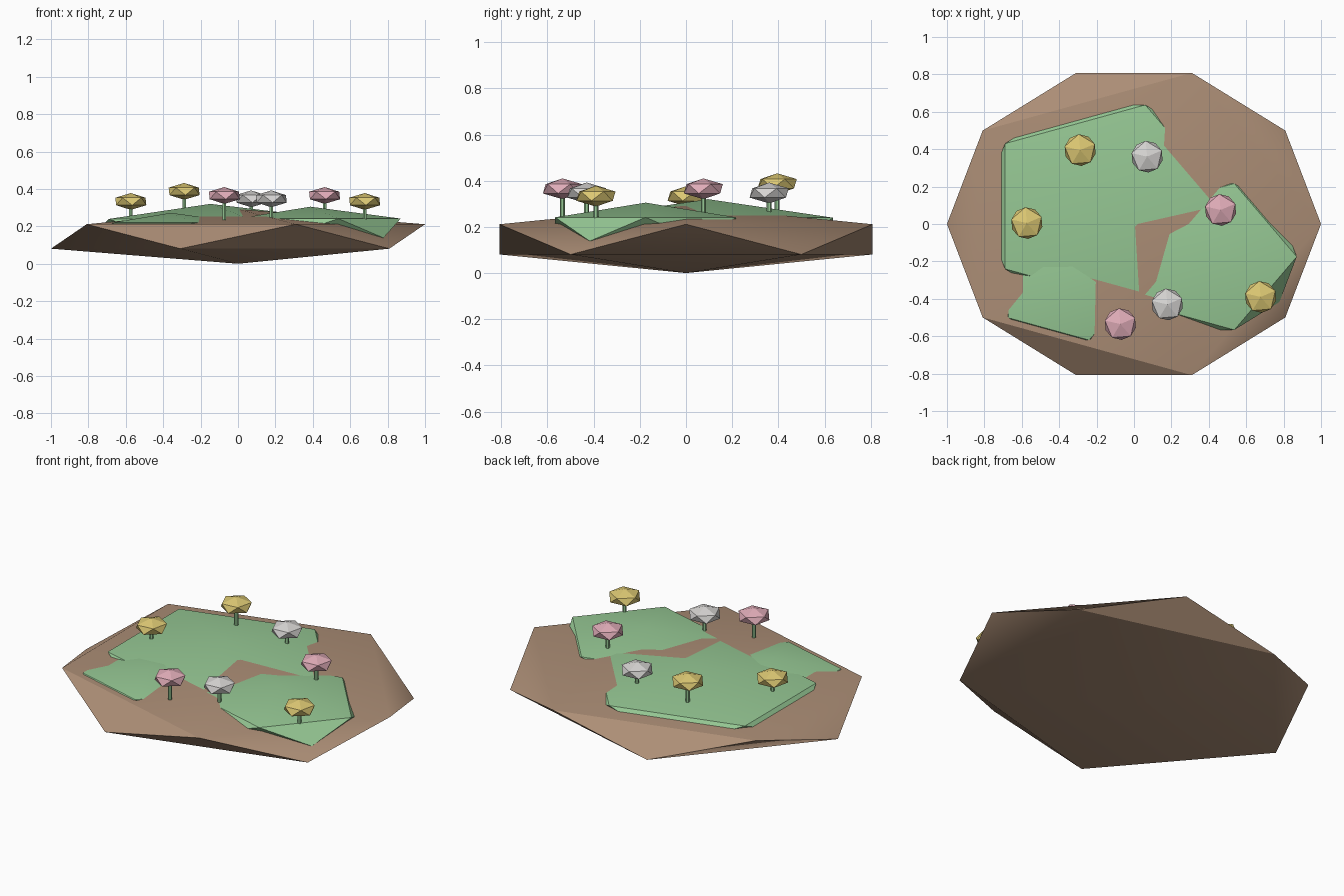
import bpy, math

if "Cube" in bpy.data.objects:
    bpy.data.objects.remove(bpy.data.objects["Cube"])


def material(name, r, g, b):
    """Flat colour given as 0-255 sRGB, stored linear."""
    lin = [(c / 255 / 12.92) if c < 10 else ((c / 255 + 0.055) / 1.055) ** 2.4 for c in (r, g, b)]
    m = bpy.data.materials.new(name)
    m.diffuse_color = (*lin, 1)
    m.use_nodes = True
    m.node_tree.nodes["Principled BSDF"].inputs["Base Color"].default_value = m.diffuse_color
    return m


SOIL = material("soil brown", 172, 142, 118)
GRASS = material("grass green", 150, 200, 148)
YELLOW = material("blossom yellow", 220, 200, 115)
PINK = material("blossom pink", 224, 172, 184)
WHITE = material("blossom white", 214, 212, 210)


def boulder(name, loc, scale, mat, turn=0.0, smooth=False):
    """Flattened twenty-sided lump."""
    bpy.ops.mesh.primitive_ico_sphere_add(subdivisions=1, radius=1, location=loc, rotation=(0, 0, turn))
    ob = bpy.context.object
    ob.name = name
    ob.scale = scale
    ob.data.materials.append(mat)
    bpy.ops.object.transform_apply(location=False, rotation=True, scale=True)
    if smooth:
        bpy.ops.object.shade_smooth_by_angle(angle=math.radians(30))
    return ob


# soil base
boulder("soil_base", (0, 0, 0.146), (1.118, 0.95, 0.146), SOIL, smooth=True)

# grass mounds poking through the soil
boulder("grass_large", (-0.147, 0.095, 0.175), (0.75, 0.637, 0.145), GRASS, smooth=True)
boulder("grass_right", (0.387, -0.175, 0.19), (0.54, 0.46, 0.115), GRASS, smooth=True)
boulder("grass_front", (-0.359, -0.31, 0.178), (0.43, 0.365, 0.094), GRASS, smooth=True)

# trees: x, y, crown centre height, crown colour
trees = [
    (-0.573, 0.005, 0.333, YELLOW),
    (-0.288, 0.395, 0.387, YELLOW),
    (-0.073, -0.535, 0.365, PINK),
    (0.07, 0.36, 0.347, WHITE),
    (0.178, -0.43, 0.347, WHITE),
    (0.463, 0.075, 0.365, PINK),
    (0.677, -0.39, 0.333, YELLOW),
]
for i, (x, y, z, mat) in enumerate(trees, 1):
    boulder(f"crown_{i}", (x, y, z), (0.095, 0.095, 0.045), mat, turn=0.4)
    bpy.ops.mesh.primitive_cylinder_add(vertices=6, radius=0.011, depth=0.13, location=(x, y, z - 0.065))
    trunk = bpy.context.object
    trunk.name = f"trunk_{i}"
    trunk.data.materials.append(GRASS)
